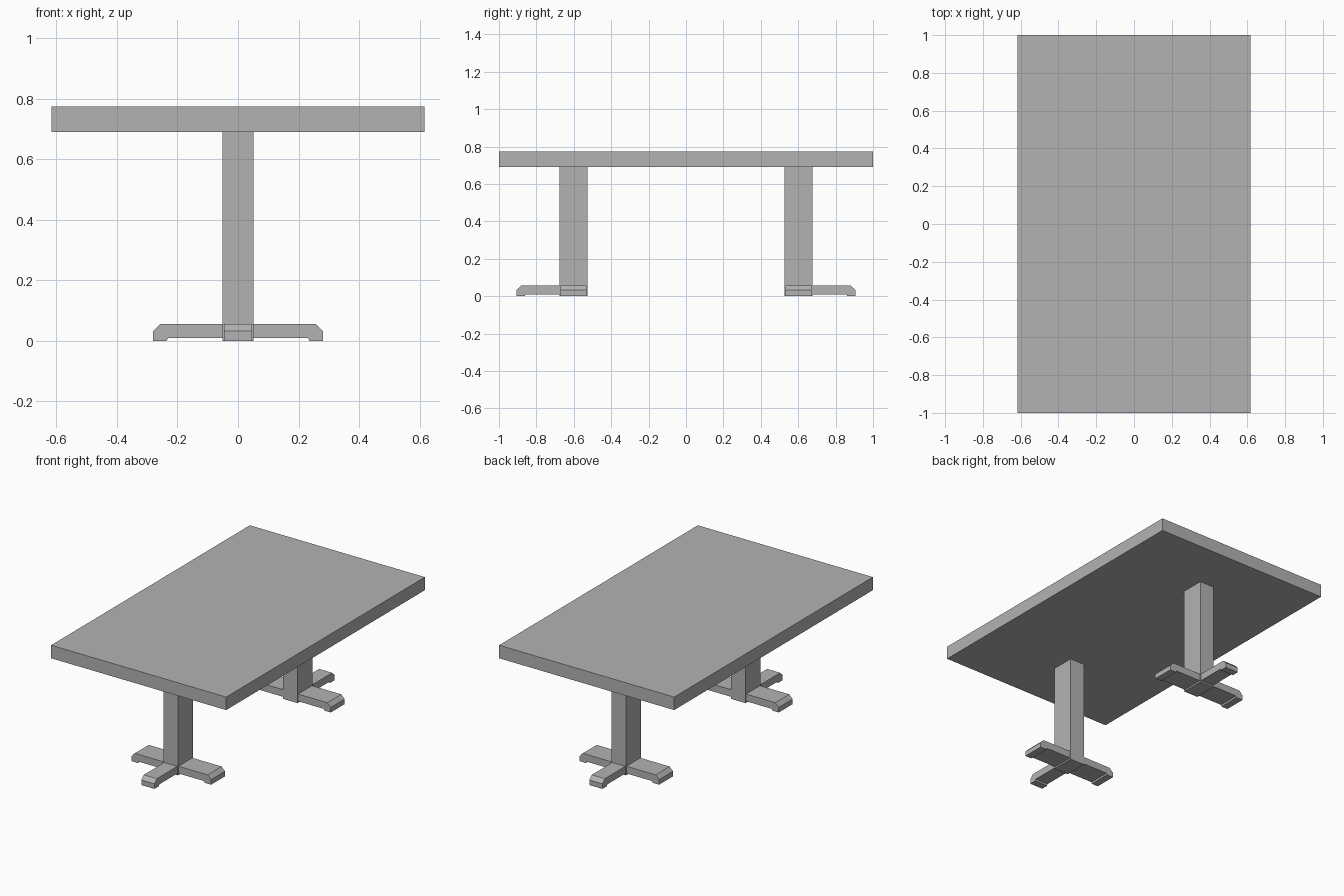
import bpy
import bmesh
from math import pi
from mathutils import Matrix, Vector

cube = bpy.data.objects.get("Cube")
if cube:
    bpy.data.objects.remove(cube, do_unlink=True)

# One plain grey for the whole table
grey = bpy.data.materials.new("plain_grey")
grey.use_nodes = True
colour = (0.45, 0.45, 0.45, 1)
grey.diffuse_color = colour
grey.node_tree.nodes["Principled BSDF"].inputs["Base Color"].default_value = colour


def add_object(name, bm):
    bmesh.ops.recalc_face_normals(bm, faces=bm.faces)
    mesh = bpy.data.meshes.new(name)
    bm.to_mesh(mesh)
    bm.free()
    mesh.materials.append(grey)
    obj = bpy.data.objects.new(name, mesh)
    bpy.context.collection.objects.link(obj)


def box(name, centre, size):
    bm = bmesh.new()
    bmesh.ops.create_cube(bm, size=1)
    bmesh.ops.scale(bm, vec=size, verts=bm.verts)
    bmesh.ops.translate(bm, vec=centre, verts=bm.verts)
    add_object(name, bm)


# Foot side profile (distance from column face, height): chamfered toe on a low pad
FOOT = [(0, 0.01), (0.18, 0.01), (0.185, 0), (0.23, 0),
        (0.23, 0.032), (0.206, 0.056), (0, 0.056)]


def foot(name, start, angle, width):
    bm = bmesh.new()
    face = bm.faces.new([bm.verts.new((d, -width / 2, z)) for d, z in FOOT])
    side = bmesh.ops.extrude_face_region(bm, geom=[face])
    verts = [v for v in side["geom"] if isinstance(v, bmesh.types.BMVert)]
    bmesh.ops.translate(bm, vec=(0, width, 0), verts=verts)
    place = Matrix.Translation(Vector(start)) @ Matrix.Rotation(angle, 4, "Z")
    bmesh.ops.transform(bm, matrix=place, verts=bm.verts)
    add_object(name, bm)


# Table top
box("table_top", (0, 0, 0.732), (1.234, 2, 0.083))

# Two pedestals, each with two side feet and one foot pointing outwards
HALF_X, HALF_Y, LEG_Y = 0.051, 0.075, 0.602
for end, s in (("front", -1), ("back", 1)):
    y = s * LEG_Y
    box(end + "_column", (0, y, 0.346), (2 * HALF_X, 2 * HALF_Y, 0.692))
    foot(end + "_left_foot", (HALF_X, y, 0), 0, 0.14)
    foot(end + "_right_foot", (-HALF_X, y, 0), pi, 0.14)
    foot(end + "_end_foot", (0, y + s * HALF_Y, 0), s * pi / 2, 0.092)
